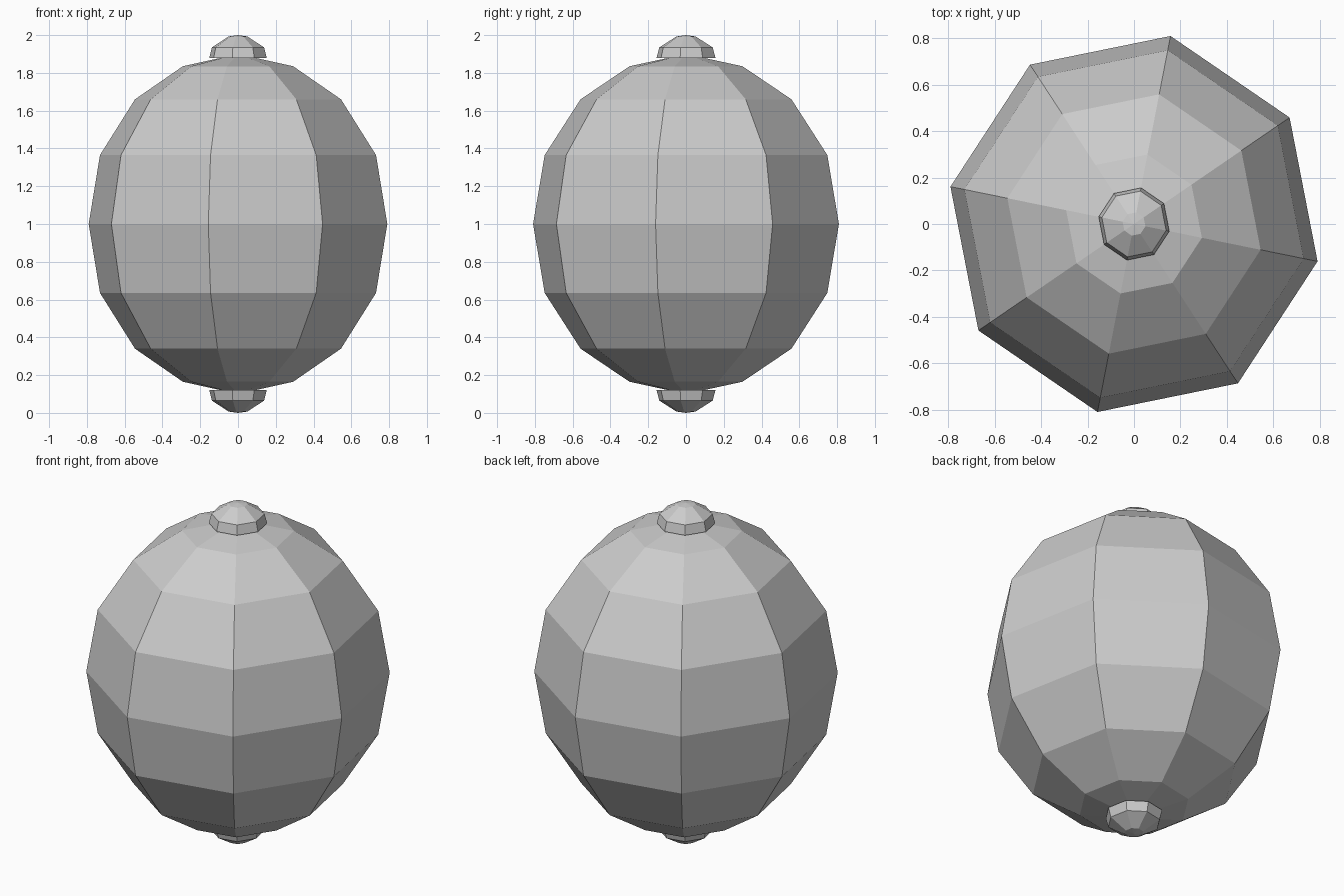
import bpy, bmesh
from math import cos, sin, radians

if "Cube" in bpy.data.objects:
    bpy.data.objects.remove(bpy.data.objects["Cube"])

SIDES = 8
TURN = radians(-11.25)
WIDEN_Y = 1.024  # lantern is slightly deeper than wide


def lathe(name, profile):
    """Revolve (radius, z) points from bottom to top; radius 0 makes a pole."""
    bm = bmesh.new()
    rings = []
    for r, z in profile:
        if r == 0:
            rings.append([bm.verts.new((0, 0, z))] * SIDES)
        else:
            angles = [TURN + radians(360 / SIDES * i) for i in range(SIDES)]
            rings.append([bm.verts.new((r * cos(a), r * WIDEN_Y * sin(a), z)) for a in angles])
    for low, high in zip(rings, rings[1:]):
        for i in range(SIDES):
            j = (i + 1) % SIDES
            corners = dict.fromkeys((low[i], low[j], high[j], high[i]))
            bm.faces.new(list(corners))
    bmesh.ops.recalc_face_normals(bm, faces=bm.faces)
    mesh = bpy.data.meshes.new(name)
    bm.to_mesh(mesh)
    bm.free()
    obj = bpy.data.objects.new(name, mesh)
    bpy.context.collection.objects.link(obj)
    return obj


def flipped(profile):
    return [(r, 2 - z) for r, z in reversed(profile)]


# Paper body: faceted barrel, symmetric about z = 1
upper = [(0.745, 1.365), (0.556, 1.66), (0.298, 1.835), (0, 1.90)]
lathe("lantern_body", flipped(upper) + [(0.806, 1.0)] + upper)

# End caps: short collar with a low pointed dome
cap = [(0, 1.88), (0.155, 1.88), (0.141, 1.935), (0.05, 1.993), (0, 2.0)]
lathe("top_cap", cap)
lathe("bottom_cap", flipped(cap))
